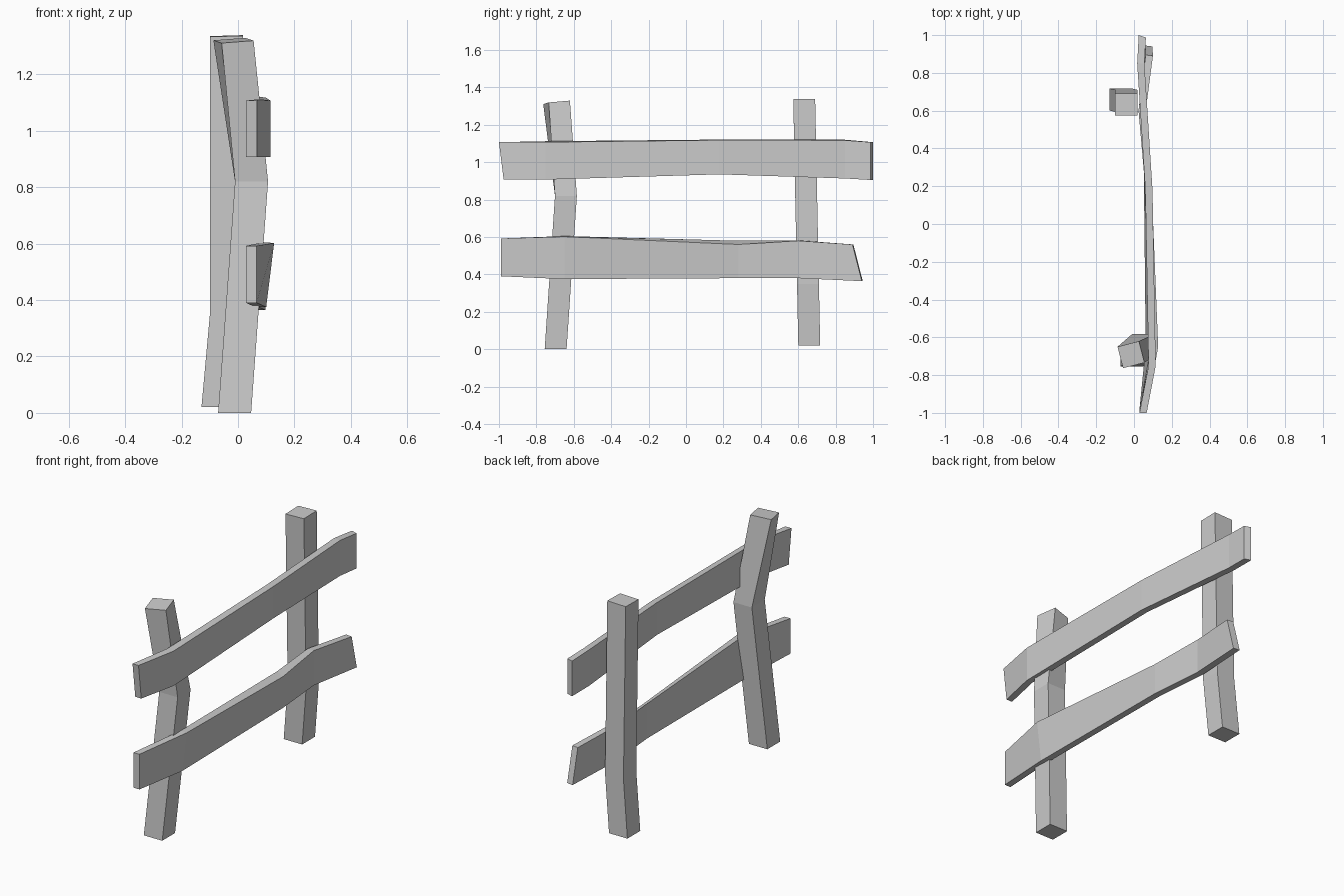
import bpy, bmesh
from math import cos, sin, radians

if "Cube" in bpy.data.objects:
    bpy.data.objects.remove(bpy.data.objects["Cube"])


def loft(name, rings):
    """Skin a list of four-corner rings into a closed, flat-shaded beam."""
    bm = bmesh.new()
    loops = [[bm.verts.new(p) for p in ring] for ring in rings]
    for a, b in zip(loops, loops[1:]):
        for i in range(4):
            j = (i + 1) % 4
            bm.faces.new((a[i], a[j], b[j], b[i]))
    bm.faces.new(loops[0][::-1])
    bm.faces.new(loops[-1])
    bmesh.ops.recalc_face_normals(bm, faces=bm.faces[:])
    mesh = bpy.data.meshes.new(name)
    bm.to_mesh(mesh)
    bm.free()
    obj = bpy.data.objects.new(name, mesh)
    bpy.context.collection.objects.link(obj)
    return obj


def post(name, stations, size=0.117):
    """Stations: centre x, y, z, twist in degrees, tilt of z along x and y."""
    rings = []
    for cx, cy, z, twist, tx, ty in stations:
        c, s, h = cos(radians(twist)), sin(radians(twist)), size / 2
        ring = []
        for u, v in ((-h, -h), (h, -h), (h, h), (-h, h)):
            x, y = u * c - v * s, u * s + v * c
            ring.append((cx + x, cy + y, z + tx * x + ty * y))
        rings.append(ring)
    return loft(name, rings)


def rail(name, stations, thick=0.038):
    """Stations: (y, z, outer x) of bottom, (y, z, outer x) of top,
    inner top rise, inner end shift along y."""
    rings = []
    for yb, zb, xb, yt, zt, xt, rise, shift in stations:
        rings.append([(xb, yb, zb), (xt, yt, zt),
                      (xt - thick, yt + shift, zt + rise),
                      (xb - thick, yb + shift, zb)])
    return loft(name, rings)


# Crooked upright posts
post("front_post", [(-0.012, -0.697, 0.0, 0, 0, 0),
                    (0.048, -0.642, 0.82, 0, 0, 0),
                    (-0.016, -0.692, 1.32, 14.5, 0.05, 0.1)])
post("back_post", [(-0.071, 0.659, 0.02, 0, 0, 0),
                   (-0.041, 0.652, 0.35, 0, 0, 0),
                   (-0.041, 0.632, 1.336, 0, 0.03, 0.02)])

# Bent planks across the posts
rail("upper_rail", [(-0.975, 0.907, 0.067, -1.0, 1.107, 0.067, 0, 0),
                    (-0.75, 0.907, 0.115, -0.75, 1.107, 0.115, 0.005, 0),
                    (0.18, 0.935, 0.098, 0.18, 1.118, 0.098, 0.003, 0),
                    (0.85, 0.913, 0.055, 0.85, 1.117, 0.055, 0.003, 0),
                    (0.987, 0.905, 0.063, 0.987, 1.107, 0.063, 0, 0.013)])
rail("lower_rail", [(-0.99, 0.39, 0.066, -0.99, 0.592, 0.066, 0, 0),
                    (-0.65, 0.375, 0.1, -0.65, 0.602, 0.128, 0.003, 0),
                    (0.28, 0.38, 0.09, 0.28, 0.56, 0.09, 0.02, 0),
                    (0.6, 0.38, 0.062, 0.6, 0.58, 0.062, 0.002, 0),
                    (0.94, 0.364, 0.098, 0.89, 0.56, 0.1, 0, 0.005)])
